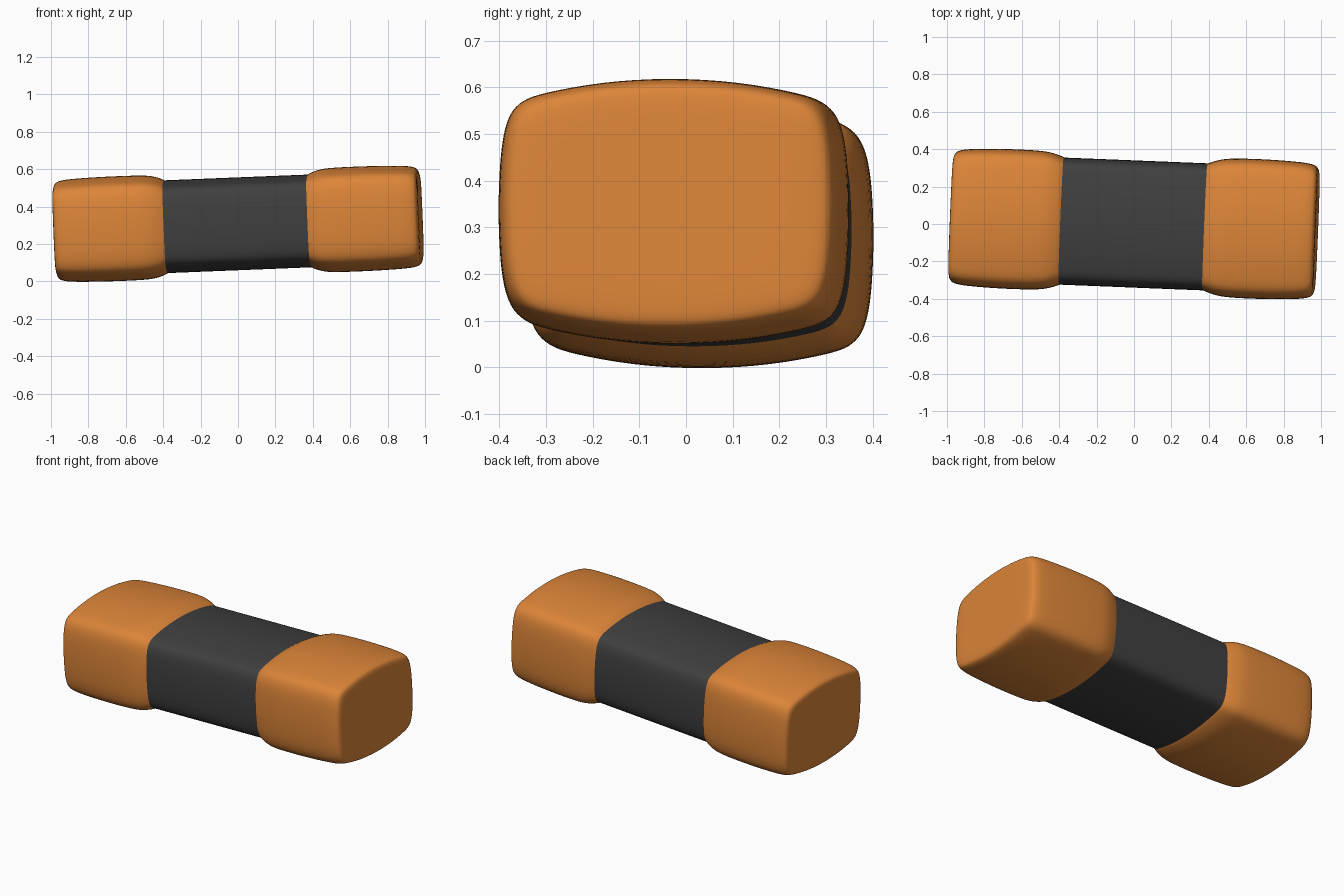
import bpy, bmesh, math
from mathutils import Matrix, Vector

if "Cube" in bpy.data.objects:
    bpy.data.objects.remove(bpy.data.objects["Cube"])


def material(name, rgb):
    m = bpy.data.materials.new(name)
    m.diffuse_color = (*rgb, 1)
    m.use_nodes = True
    m.node_tree.nodes["Principled BSDF"].inputs["Base Color"].default_value = m.diffuse_color
    return m


orange = material("copper orange", (0.72, 0.235, 0.04))
dark = material("dark grey", (0.05, 0.05, 0.05))

# Bulged rounded-rectangle cross-section, one quarter mirrored to all four
quarter = [(.374, 0), (.370, .10), (.363, .16), (.349, .207), (.322, .234),
           (.28, .249), (.15, .274), (0, .283)]
half = quarter + [(-y, z) for y, z in quarter[-2::-1]]
section = half + [(y, -z) for y, z in half[-2:0:-1]]

# Slight yaw and pitch of the whole piece
tilt = (Matrix.Translation((0, 0, .308)) @ Matrix.Rotation(math.radians(-2.3), 4, 'Z')
        @ Matrix.Rotation(math.radians(-2.3), 4, 'Y'))


def loft(name, rings, mat, closed_end):
    """Skin rings of (x, y scale, z scale) along the long axis."""
    bm = bmesh.new()
    loops = [[bm.verts.new((x, y * sy, z * sz)) for y, z in section]
             for x, sy, sz in rings]
    n = len(section)
    for a, b in zip(loops, loops[1:]):
        for i in range(n):
            bm.faces.new((a[i], a[(i + 1) % n], b[(i + 1) % n], b[i]))
    if closed_end:
        bm.faces.new(loops[-1])
    bmesh.ops.recalc_face_normals(bm, faces=bm.faces)
    # make sure open tubes face outwards
    f = bm.faces[0] if bm.faces.ensure_lookup_table() is None else None
    c = f.calc_center_median()
    if f.normal.dot(Vector((0, c.y, c.z))) < 0:
        bmesh.ops.reverse_faces(bm, faces=bm.faces)
    bm.transform(tilt)
    for f in bm.faces:
        f.smooth = True
    me = bpy.data.meshes.new(name)
    bm.to_mesh(me)
    bm.free()
    me.materials.append(mat)
    ob = bpy.data.objects.new(name, me)
    bpy.context.collection.objects.link(ob)
    sub = ob.modifiers.new("smooth", 'SUBSURF')
    sub.levels = sub.render_levels = 2


# Middle body
SY, SZ = .912, .886
loft("middle_body", [(x, SY, SZ) for x in (-.385, -.2, 0, .2, .385)], dark, False)

# End caps: flared shoulder, full block, rounded rim, flat end
cap = [(.385, SY, SZ), (.40, .93, .92), (.45, .975, .98), (.51, 1, 1),
       (.70, 1.005, 1.003), (.88, .985, .985), (.935, .965, .965),
       (.966, .935, .93), (.978, .87, .86), (.978, .5, .5), (.978, .15, .15)]
for side, name in ((-1, "left_cap"), (1, "right_cap")):
    loft(name, [(side * x, sy, sz) for x, sy, sz in cap], orange, True)
